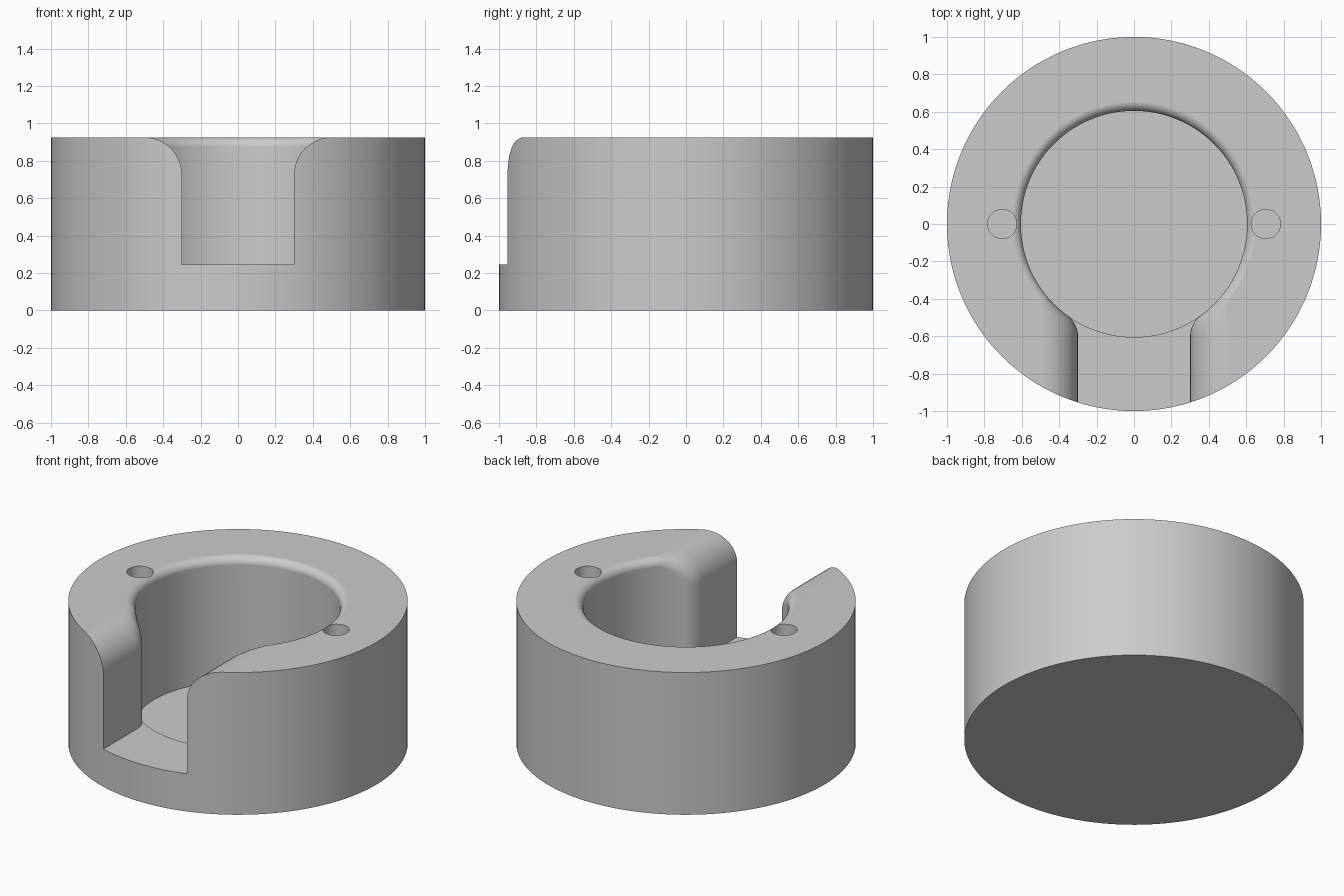
import bpy, bmesh
from math import sin, cos, pi, radians, atan2, degrees, hypot
from mathutils import Vector

if "Cube" in bpy.data.objects:
    bpy.data.objects.remove(bpy.data.objects["Cube"], do_unlink=True)

H = 0.925            # body height
BORE = 0.605         # bore radius
RIM = 0.05           # rounding of the bore rim
SLOT = 0.30          # half width of the slot
FLARE = 0.20         # rounding of the slot's top edges
CORNER = 0.138       # rounding where slot meets bore
SLOT_Z, BORE_Z = 0.245, 0.12
STEPS = 12           # rounding segments

grey = bpy.data.materials.new("light grey")
grey.use_nodes = True
grey.diffuse_color = (0.6, 0.6, 0.6, 1)
grey.node_tree.nodes["Principled BSDF"].inputs["Base Color"].default_value = (0.6, 0.6, 0.6, 1)


def cylinder(name, radius, z0, z1, x=0, sides=128):
    bpy.ops.mesh.primitive_cylinder_add(vertices=sides, radius=radius, depth=z1 - z0,
                                        location=(x, 0, (z0 + z1) / 2))
    ob = bpy.context.object
    ob.name = name
    return ob


def polar(r, a):
    return Vector((r * cos(a), r * sin(a)))


# Plan of the opening's right-hand half: pairs of (wall point, rounded-edge end point)
centre = Vector((SLOT + CORNER, -(((BORE + CORNER) ** 2 - (SLOT + CORNER) ** 2) ** 0.5)))
join = atan2(centre.y, centre.x)
edge_x = SLOT + FLARE
edge_y = -((BORE + RIM) ** 2 - edge_x ** 2) ** 0.5
blend_end = atan2(edge_y, edge_x)

blend = [centre + polar(CORNER, pi + (join - 0) * i / 10) for i in range(11)]
n_corner = len(blend)
blend += [polar(BORE, join + (blend_end - join) * i / 6) for i in range(1, 7)]
half = [(Vector((SLOT, -1.2)), Vector((edge_x, -1.2)))]
for i, p in enumerate(blend):
    t = i / (len(blend) - 1)
    half.append((p, Vector((edge_x, centre.y + (edge_y - centre.y) * t))))
for i in range(1, 41):
    a = blend_end + (pi / 2 - blend_end) * i / 40
    half.append((polar(BORE, a), polar(BORE + RIM, a)))


def flip(v):
    return Vector((-v.x, v.y))


path = half + [(flip(p), flip(e)) for p, e in half[-2::-1]]
first = n_corner                     # index of the first wall point on the bore
last = len(path) - 1 - first

# Opening cutter: keyhole wall with a rounded top edge
bm = bmesh.new()
columns = []
for p, e in path:
    r = (e - p).length
    col = [bm.verts.new((p.x, p.y, SLOT_Z))]
    for k in range(STEPS + 1):
        a = pi / 2 * k / STEPS
        q = p + (e - p) * (1 - cos(a))
        col.append(bm.verts.new((q.x, q.y, H + 0.0001 - r + r * sin(a))))
    col.append(bm.verts.new((e.x, e.y, H + 0.1)))
    columns.append(col)
for a, b in zip(columns, columns[1:]):
    for k in range(len(a) - 1):
        bm.faces.new((a[k], b[k], b[k + 1], a[k + 1]))
bm.faces.new(columns[0] + columns[-1][::-1])
bm.faces.new([c[-1] for c in columns])

# Sill between the slot floor and the deeper bore floor
sill = []
for i in range(1, 20):
    a = (pi - join) + (2 * join + pi) * i / 20
    q = polar(BORE, a)
    sill.append(bm.verts.new((q.x, q.y, SLOT_Z)))
ring = [c[0] for c in columns[first:last + 1]] + sill
bm.faces.new([c[0] for c in columns[:first + 1]] + sill[::-1] + [c[0] for c in columns[last:]])
floor = [bm.verts.new((v.co.x, v.co.y, BORE_Z)) for v in ring]
for i in range(len(ring)):
    j = (i + 1) % len(ring)
    bm.faces.new((ring[i], ring[j], floor[j], floor[i]))
bm.faces.new(floor)
bmesh.ops.recalc_face_normals(bm, faces=bm.faces)
mesh = bpy.data.meshes.new("opening_cutter")
bm.to_mesh(mesh)
bm.free()
opening = bpy.data.objects.new("opening_cutter", mesh)
bpy.context.collection.objects.link(opening)

# Body with the opening and two blind pin holes cut out
cutters = [opening]
for side, x in (("left", 0.705), ("right", -0.705)):
    cutters.append(cylinder(side + "_hole_cutter", 0.078, H - 0.3, H + 0.1, x, 48))
body = cylinder("round_holder_body", 1.0, 0, H, sides=160)
body.data.materials.append(grey)
for c in cutters:
    c.hide_render = True
    cut = body.modifiers.new("cut", 'BOOLEAN')
    cut.operation, cut.solver, cut.object = 'DIFFERENCE', 'EXACT', c
    bpy.ops.object.modifier_apply(modifier=cut.name)
for c in cutters:
    bpy.data.objects.remove(c, do_unlink=True)

# Smooth curved walls, crisp edges
bpy.ops.object.shade_smooth_by_angle(angle=radians(30))
weighted = body.modifiers.new("weighted_normals", 'WEIGHTED_NORMAL')
weighted.keep_sharp = True
